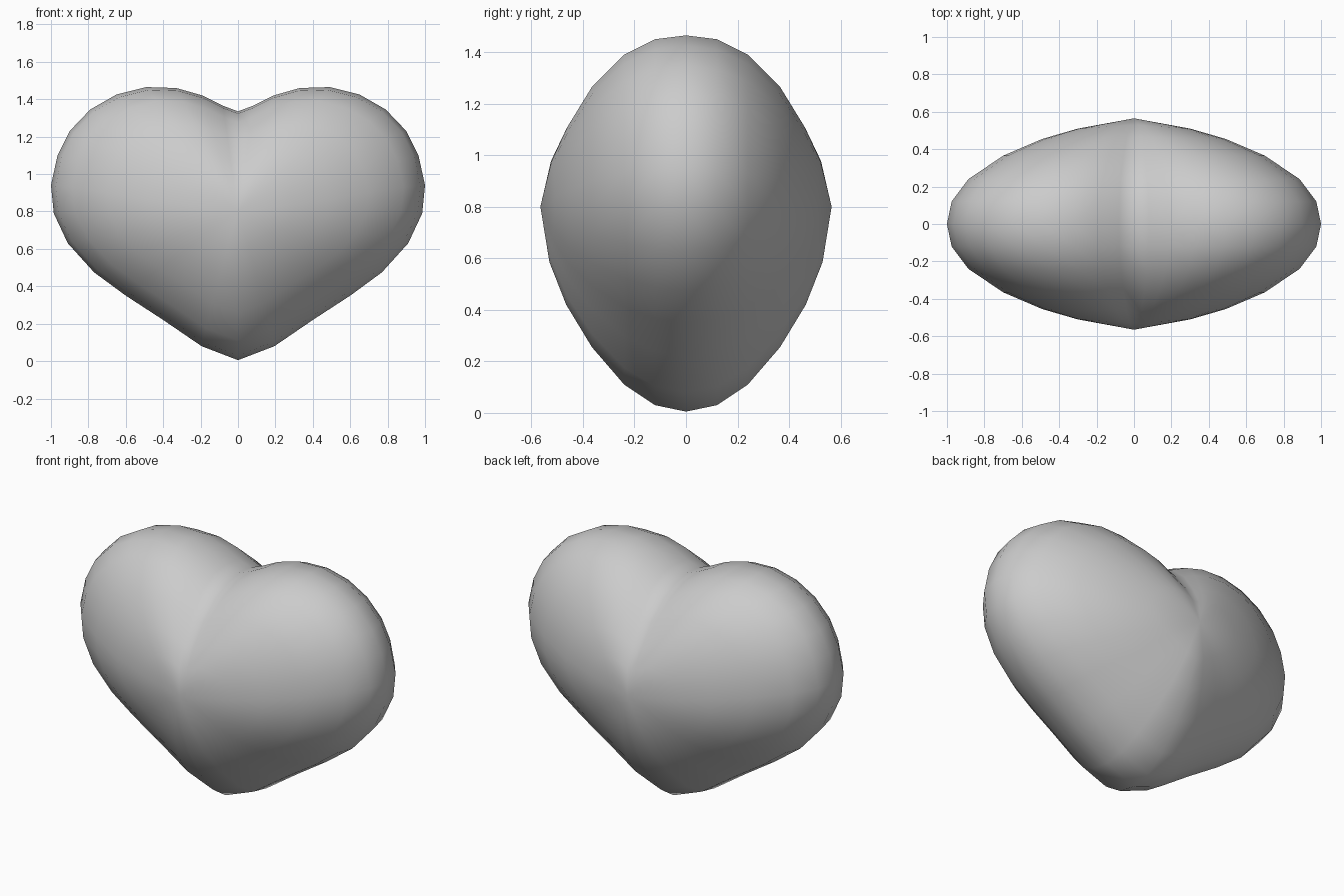
import bpy, bmesh

cube = bpy.data.objects.get("Cube")
if cube:
    bpy.data.objects.remove(cube)

# Plain grey material
grey = bpy.data.materials.new("plain grey")
grey.use_nodes = True
grey.diffuse_color = (0.6, 0.6, 0.6, 1)
grey.node_tree.nodes["Principled BSDF"].inputs["Base Color"].default_value = (0.6, 0.6, 0.6, 1)

# Half of the heart outline (x, z), from the cleft round to the tip
HALF = [(0, 1.335), (.08, 1.365), (.19, 1.42), (.33, 1.46), (.49, 1.465), (.65, 1.425),
        (.79, 1.345), (.90, 1.23), (.965, 1.10), (1, .94), (.985, .79), (.91, .63),
        (.77, .475), (.60, .35), (.40, .22), (.195, .08), (0, .005)]
OUTLINE = HALF + [(-x, z) for x, z in HALF[-2:0:-1]]

# Outline rings towards the front: width scale, bottom z, top z, depth, extra depth at x = 0
RINGS = [(1, .005, 1.465, 0, 0), (.975, .03, 1.45, .12, 0), (.885, .11, 1.39, .24, 0),
         (.70, .255, 1.265, .365, 0), (.49, .42, 1.11, .455, .01), (.30, .585, .98, .51, .02)]
POLE = (0, .565, .80)


def add_ring(bm, ring, side):
    width, low, high, depth, bulge = ring
    verts = []
    for x, z in OUTLINE:
        height = low + (z - .005) / 1.46 * (high - low)
        verts.append(bm.verts.new((x * width, side * (depth + bulge * (1 - abs(x))), height)))
    return verts


bm = bmesh.new()
middle = add_ring(bm, RINGS[0], 1)
count = len(OUTLINE)
for side in (-1, 1):
    previous = middle
    for ring in RINGS[1:]:
        current = add_ring(bm, ring, side)
        for i in range(count):
            j = (i + 1) % count
            bm.faces.new((previous[i], previous[j], current[j], current[i]))
        previous = current
    pole = bm.verts.new((POLE[0], side * POLE[1], POLE[2]))
    for i in range(count):
        bm.faces.new((previous[i], previous[(i + 1) % count], pole))
bmesh.ops.recalc_face_normals(bm, faces=bm.faces[:])
for face in bm.faces:
    face.smooth = True

mesh = bpy.data.meshes.new("heart")
bm.to_mesh(mesh)
bm.free()
mesh.materials.append(grey)
heart = bpy.data.objects.new("heart", mesh)
bpy.context.collection.objects.link(heart)
